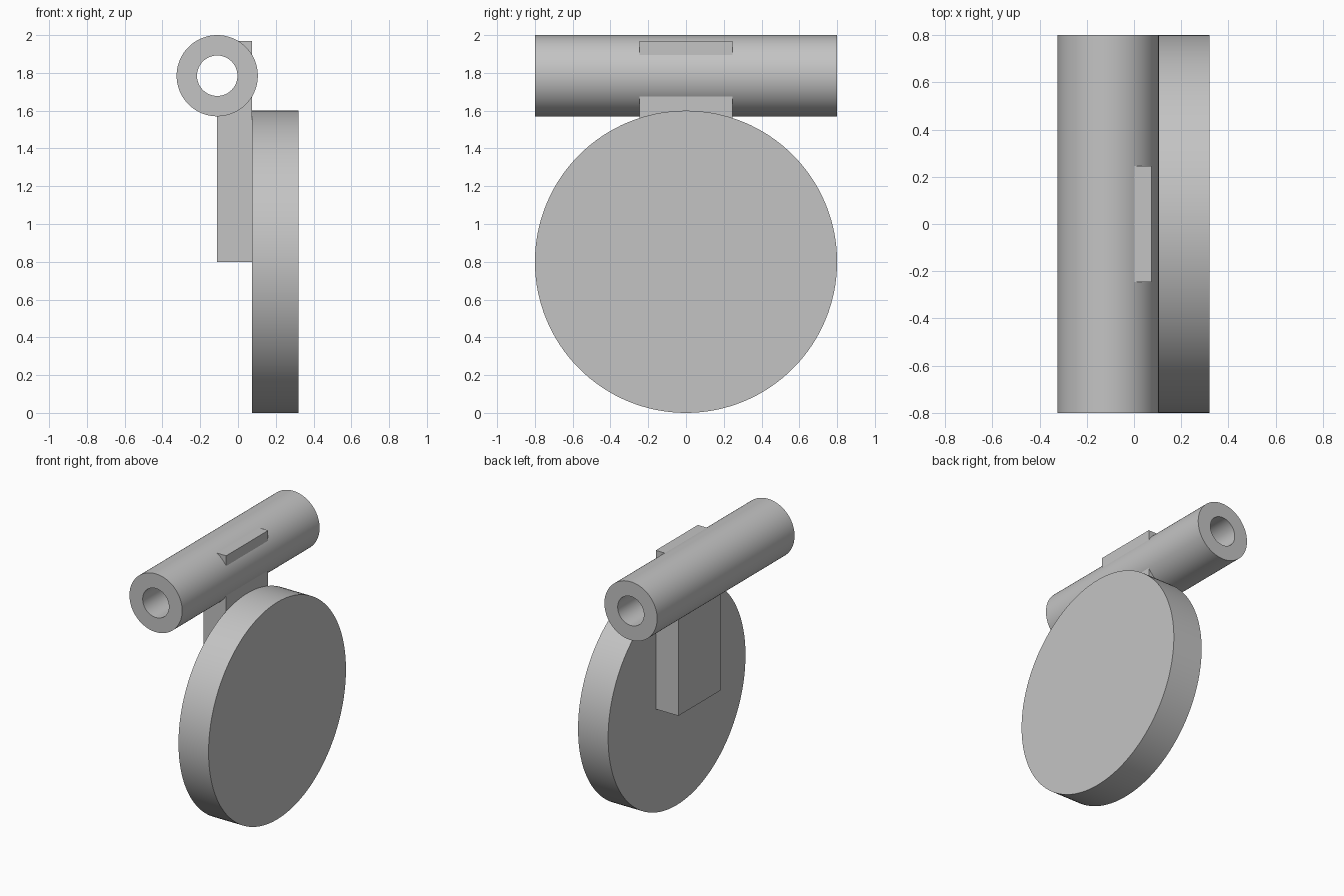
import bpy
import math

cube = bpy.data.objects.get("Cube")
if cube:
    bpy.data.objects.remove(cube, do_unlink=True)

grey = bpy.data.materials.new("plain_grey")
grey.use_nodes = True
colour = (0.55, 0.55, 0.55, 1)
grey.diffuse_color = colour
grey.node_tree.nodes["Principled BSDF"].inputs["Base Color"].default_value = colour

TUBE_X, TUBE_Z = -0.11, 1.785
TUBE_R, BORE_R = 0.215, 0.107


def finish(name):
    obj = bpy.context.object
    obj.name = name
    obj.data.materials.append(grey)
    bpy.ops.object.transform_apply(location=False, rotation=True, scale=True)
    return obj


def cylinder(name, radius, depth, location, rotation):
    bpy.ops.mesh.primitive_cylinder_add(
        vertices=128, radius=radius, depth=depth, location=location, rotation=rotation)
    return finish(name)


def box(name, low, high):
    bpy.ops.mesh.primitive_cube_add(
        size=1, location=[(a + b) / 2 for a, b in zip(low, high)])
    bpy.context.object.scale = [b - a for a, b in zip(low, high)]
    return finish(name)


def cut(obj, cutter):
    mod = obj.modifiers.new("cut", "BOOLEAN")
    mod.operation = "DIFFERENCE"
    mod.solver = "EXACT"
    mod.object = cutter
    bpy.ops.object.select_all(action="DESELECT")
    bpy.context.view_layer.objects.active = obj
    obj.select_set(True)
    bpy.ops.object.modifier_apply(modifier=mod.name)
    bpy.data.objects.remove(cutter, do_unlink=True)


def smooth(obj):
    bpy.ops.object.select_all(action="DESELECT")
    bpy.context.view_layer.objects.active = obj
    obj.select_set(True)
    bpy.ops.object.shade_smooth_by_angle(angle=math.radians(30))


along_x = (0, math.pi / 2, 0)
along_y = (math.pi / 2, 0, 0)
tube_centre = (TUBE_X, 0, TUBE_Z)

# Round disc
disc = cylinder("disc", 0.8, 0.245, (0.1975, 0, 0.8), along_x)

# Hollow tube across the top
tube = cylinder("tube", TUBE_R, 1.6, tube_centre, along_y)
cut(tube, cylinder("bore_cutter", BORE_R, 2, tube_centre, along_y))

# Bracket joining disc and tube, trimmed inside the tube wall to keep the bore open
bracket = box("bracket", (TUBE_X, -0.245, 0.8), (0.075, 0.245, 1.97))
cut(bracket, cylinder("bracket_cutter", (TUBE_R + BORE_R) / 2, 2, tube_centre, along_y))

for part in (disc, tube, bracket):
    smooth(part)
